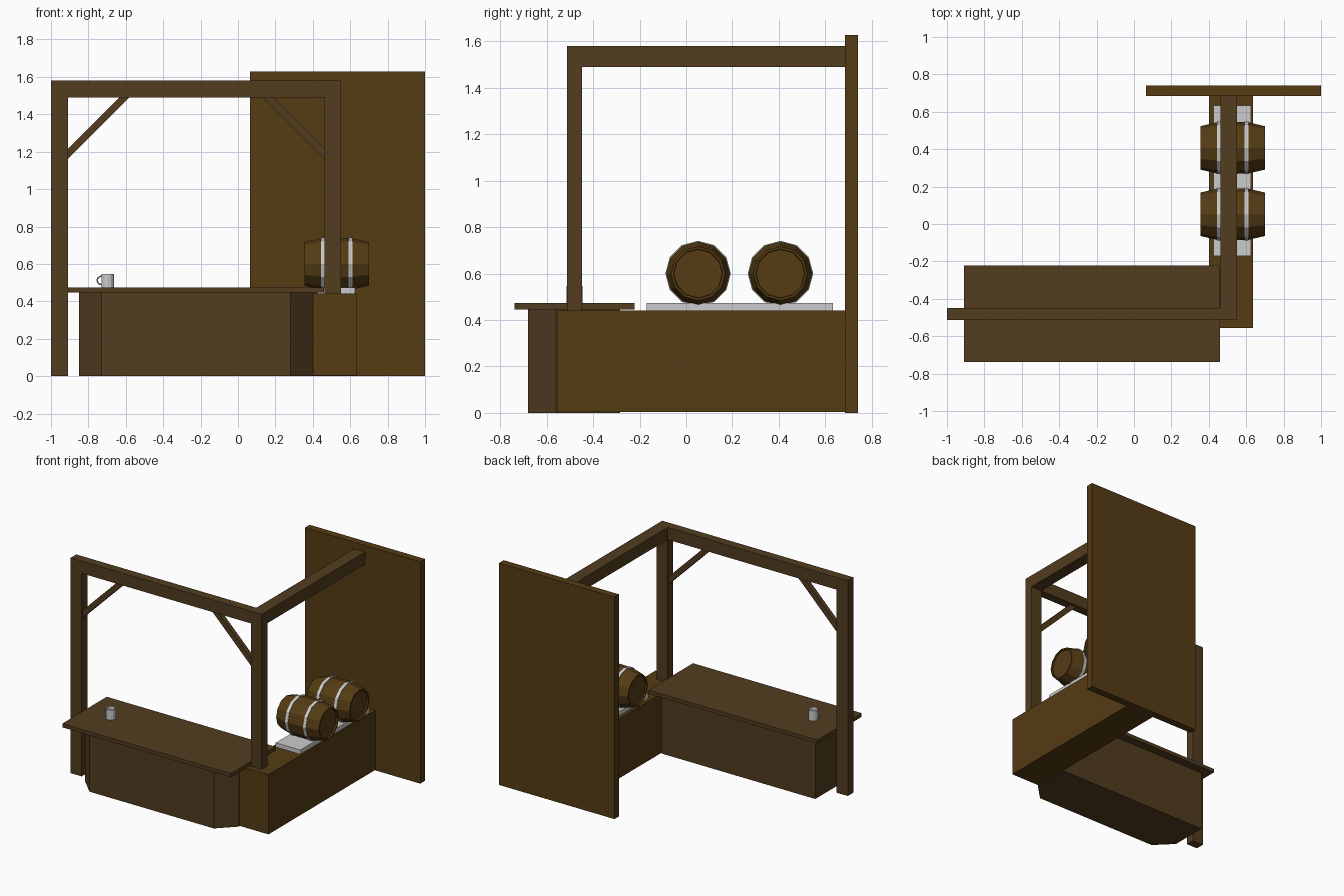
import bpy, bmesh, math
from mathutils import Vector

if "Cube" in bpy.data.objects:
    bpy.data.objects.remove(bpy.data.objects["Cube"])


def material(name, rgb):
    m = bpy.data.materials.new(name)
    m.diffuse_color = (*rgb, 1)
    m.use_nodes = True
    m.node_tree.nodes["Principled BSDF"].inputs["Base Color"].default_value = m.diffuse_color
    return m


beam_wood = material("beam_wood", (0.085, 0.045, 0.014))
plank_wood = material("plank_wood", (0.090, 0.045, 0.007))


def finish(name, bm, mat=None):
    bmesh.ops.recalc_face_normals(bm, faces=bm.faces)
    me = bpy.data.meshes.new(name)
    bm.to_mesh(me)
    bm.free()
    ob = bpy.data.objects.new(name, me)
    bpy.context.collection.objects.link(ob)
    if mat:
        me.materials.append(mat)
    return ob


def prism(name, pts, offset, mat=None):
    """Extrude a flat polygon along an offset vector."""
    bm = bmesh.new()
    face = bm.faces.new([bm.verts.new(p) for p in pts])
    new = bmesh.ops.extrude_face_region(bm, geom=[face])["geom"]
    bmesh.ops.translate(bm, vec=offset,
                        verts=[v for v in new if isinstance(v, bmesh.types.BMVert)])
    # the source face stays as the opposite cap
    if len([f for f in bm.faces if len(f.verts) == len(pts)]) < 2:
        bm.faces.new([v for v in bm.verts][:len(pts)])
    return finish(name, bm, mat)


def box(name, x0, x1, y0, y1, z0, z1, mat=None):
    return prism(name, [(x0, y0, z0), (x1, y0, z0), (x1, y1, z0), (x0, y1, z0)],
                 (0, 0, z1 - z0), mat)


def lathe(name, profile, sides, centre, axis, mat=None, closed=False):
    """Spin (distance along axis, radius) points; open profiles get end caps."""
    bm = bmesh.new()
    rings = []
    for d, r in profile:
        ring = []
        for i in range(sides):
            a = 2 * math.pi * i / sides
            c, s = r * math.cos(a), r * math.sin(a)
            p = (d, c, s) if axis == 'X' else (c, s, d)
            ring.append(bm.verts.new(Vector(centre) + Vector(p)))
        rings.append(ring)
    pairs = list(zip(rings, rings[1:]))
    if closed:
        pairs.append((rings[-1], rings[0]))
    else:
        bm.faces.new(rings[0])
        bm.faces.new(rings[-1])
    for a, b in pairs:
        for i in range(sides):
            j = (i + 1) % sides
            bm.faces.new((a[i], a[j], b[j], b[i]))
    return finish(name, bm, mat)


# Back wall
box("back_wall", 0.063, 1.0, 0.685, 0.74, 0, 1.628, plank_wood)

# Timber frame
Y0, Y1 = -0.513, -0.448
box("left_post", -1.0, -0.91, Y0, Y1, 0, 1.49, beam_wood)
box("right_post", 0.463, 0.552, Y0, Y1, 0.44, 1.49, beam_wood)
box("front_beam", -1.0, 0.552, Y0, Y1, 1.49, 1.58, beam_wood)
box("side_beam", 0.463, 0.552, Y1, 0.685, 1.49, 1.58, beam_wood)

# Diagonal braces under the front beam
for name, x, s in (("left_brace", -0.91, 1), ("right_brace", 0.463, -1)):
    prism(name, [(x, -0.497, 1.16), (x + s * 0.33, -0.497, 1.49),
                 (x + s * 0.275, -0.497, 1.49), (x, -0.497, 1.215)],
          (0, 0.033, 0), beam_wood)

# Front counter with chamfered front corners
prism("counter_base", [(-0.85, -0.285, 0), (-0.85, -0.56, 0), (-0.73, -0.68, 0),
                       (0.28, -0.68, 0), (0.40, -0.56, 0), (0.40, -0.285, 0)],
      (0, 0, 0.446), beam_wood)
box("counter_top", -0.91, 0.46, -0.738, -0.222, 0.446, 0.473, beam_wood)

# Side counter and grey barrel stand
box("side_counter", 0.40, 0.636, -0.555, 0.685, 0.004, 0.442, plank_wood)
box("barrel_stand", 0.425, 0.625, -0.17, 0.633, 0.442, 0.473)

# Barrels with two hoops and recessed lids
for label, y in (("front", 0.052), ("back", 0.407)):
    c = (0.5275, y, 0.60)
    half = [(0.162, 0.104), (0.173, 0.106), (0.173, 0.116), (0.083, 0.137)]
    prof = [(-d, r) for d, r in half] + [(0, 0.139)] + half[::-1]
    lathe(label + "_barrel", prof, 12, c, 'X', plank_wood)
    for side, d in (("left", -0.073), ("right", 0.073)):
        lathe(f"{label}_barrel_{side}_hoop",
              [(d - 0.011, 0.134), (d - 0.011, 0.141),
               (d + 0.011, 0.141), (d + 0.011, 0.134)], 12, c, 'X', closed=True)

# Mug, hollow with a handle
lathe("mug", [(0, 0.034), (0.074, 0.034), (0.074, 0.029), (0.01, 0.029)],
      12, (-0.697, -0.48, 0.473), 'Z')
cu = bpy.data.curves.new("mug_handle", 'CURVE')
cu.dimensions = '3D'
cu.bevel_depth = 0.004
cu.bevel_resolution = 0
sp = cu.splines.new('POLY')
sp.points.add(6)
for i, p in enumerate(sp.points):
    a = math.pi / 2 + math.pi * i / 6
    p.co = (-0.729 + 0.024 * math.cos(a), -0.48, 0.512 + 0.023 * math.sin(a), 1)
bpy.context.collection.objects.link(bpy.data.objects.new("mug_handle", cu))
